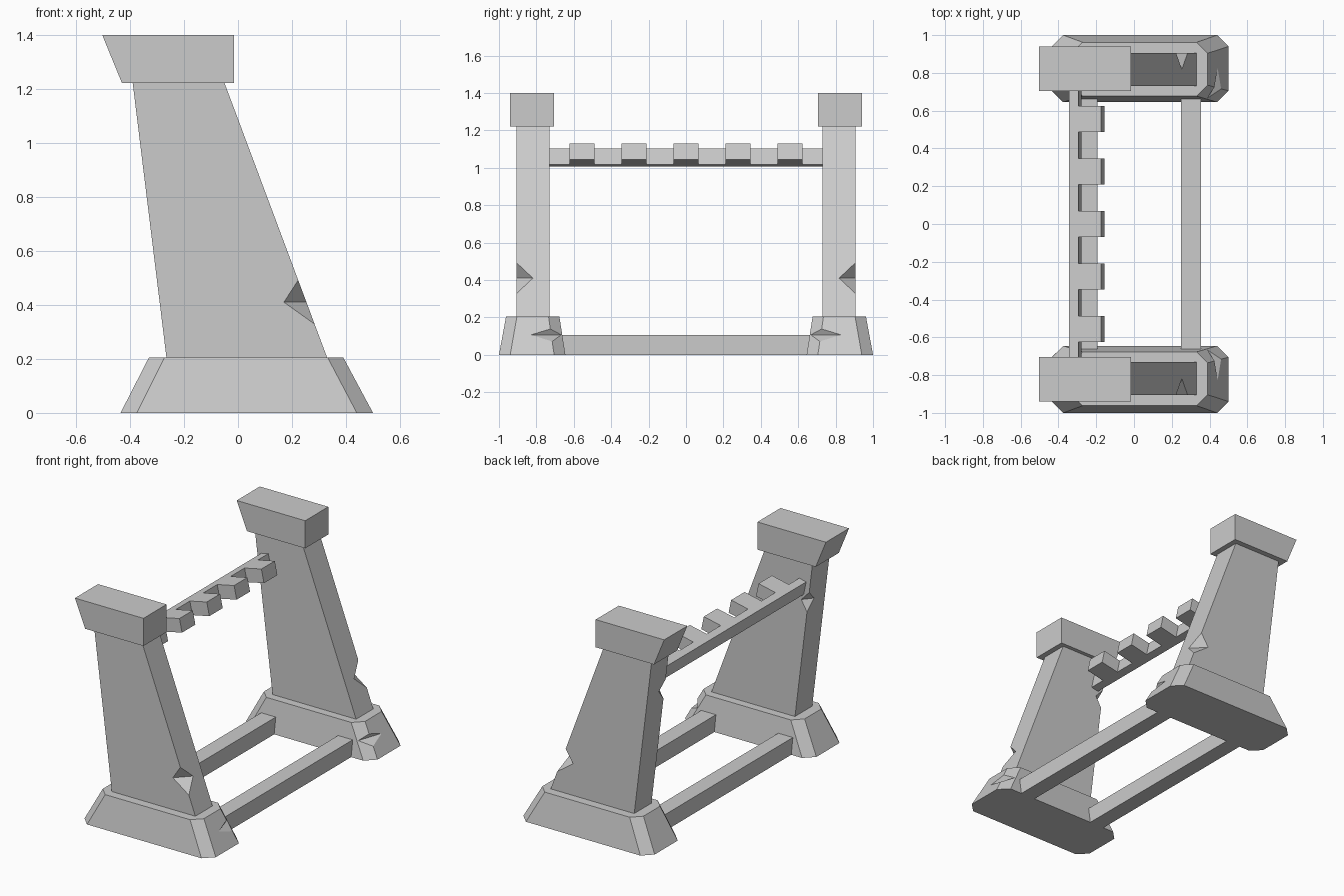
import bpy, bmesh
from math import radians
from mathutils import Matrix, Vector

if "Cube" in bpy.data.objects:
    bpy.data.objects.remove(bpy.data.objects["Cube"])


def to_object(name, bm):
    bmesh.ops.recalc_face_normals(bm, faces=bm.faces)
    me = bpy.data.meshes.new(name)
    bm.to_mesh(me)
    bm.free()
    ob = bpy.data.objects.new(name, me)
    bpy.context.collection.objects.link(ob)
    return ob


def loft(name, ring_a, ring_b):
    """Closed solid between two rings with the same point count."""
    bm = bmesh.new()
    a = [bm.verts.new(p) for p in ring_a]
    b = [bm.verts.new(p) for p in ring_b]
    n = len(a)
    bm.faces.new(a)
    bm.faces.new(b)
    for i in range(n):
        bm.faces.new((a[i], a[(i + 1) % n], b[(i + 1) % n], b[i]))
    return to_object(name, bm)


def prism_y(name, profile, y0, y1):
    return loft(name, [(x, y0, z) for x, z in profile], [(x, y1, z) for x, z in profile])


def octagon(x0, x1, y0, y1, z, c):
    return [(x0 + c, y0, z), (x1 - c, y0, z), (x1, y0 + c, z), (x1, y1 - c, z),
            (x1 - c, y1, z), (x0 + c, y1, z), (x0, y1 - c, z), (x0, y0 + c, z)]


def chip(top, bottom, c, d):
    """Wedge cutter: top/bottom lie on the edge, c-d is the fold of the notch."""
    mid = (Vector(c) + Vector(d)) / 2
    bm = bmesh.new()
    for p in (top, bottom, c, d):
        bm.verts.new(mid + (Vector(p) - mid) * 1.4)
    bmesh.ops.convex_hull(bm, input=bm.verts)
    ob = to_object("chip_cutter", bm)
    ob.hide_render = True
    return ob


def finish(ob, cutters=()):
    """Cut the chips, mirror to the other side and bake."""
    for c in cutters:
        m = ob.modifiers.new("chip", 'BOOLEAN')
        m.operation, m.solver, m.object = 'DIFFERENCE', 'EXACT', c
    m = ob.modifiers.new("mirror", 'MIRROR')
    m.use_axis = (False, True, False)
    m.use_mirror_merge = False
    dg = bpy.context.evaluated_depsgraph_get()
    dg.update()
    me = bpy.data.meshes.new_from_object(ob.evaluated_get(dg))
    ob.modifiers.clear()
    ob.data = me
    for c in cutters:
        bpy.data.objects.remove(c)


# Tapered feet with chamfered corners
feet = loft("feet", octagon(-0.435, 0.5, 0.645, 1.0, 0, 0.06),
            octagon(-0.33, 0.39, 0.677, 0.962, 0.205, 0.058))
finish(feet, [chip((0.425, 0.72, 0.14), (0.463, 0.712, 0.07),
                   (0.44, 0.82, 0.107), (0.39, 0.67, 0.107))])

# Leaning posts with chipped edges
posts = prism_y("posts", [(-0.265, 0.205), (0.33, 0.205), (-0.05, 1.222), (-0.39, 1.222)], 0.73, 0.905)
finish(posts, [
    chip((0.222, 0.905, 0.49), (0.282, 0.905, 0.33), (0.17, 0.905, 0.41), (0.252, 0.82, 0.41)),
    chip((-0.366, 0.73, 1.03), (-0.351, 0.73, 0.90), (-0.31, 0.73, 0.97), (-0.359, 0.79, 0.97)),
])

# Post caps
caps = prism_y("post_caps", [(-0.43, 1.222), (-0.015, 1.222), (-0.015, 1.4), (-0.503, 1.4)], 0.705, 0.94)
finish(caps)

# Lower cross beams
for name, x in (("right_beam", 0.25), ("left_beam", -0.298)):
    prism_y(name, [(x, 0), (x + 0.104, 0), (x + 0.104, 0.105), (x, 0.105)], -0.665, 0.665)

# Tilted toothed rest: comb outline extruded downwards
bar, tooth, half = 0.051, 0.174, 0.068
outline = [(0, 0.735), (0, -0.735), (bar, -0.735)]
for i in range(-2, 3):
    y = i * 0.278
    outline += [(bar, y - half), (tooth, y - half), (tooth, y + half), (bar, y + half)]
outline.append((bar, 0.735))
rest = loft("toothed_rest", [(u, y, 0) for u, y in outline], [(u, y, -0.088) for u, y in outline])
rest.data.transform(Matrix.Translation((-0.345, 0, 1.093)) @ Matrix.Rotation(radians(-12), 4, 'Y'))
